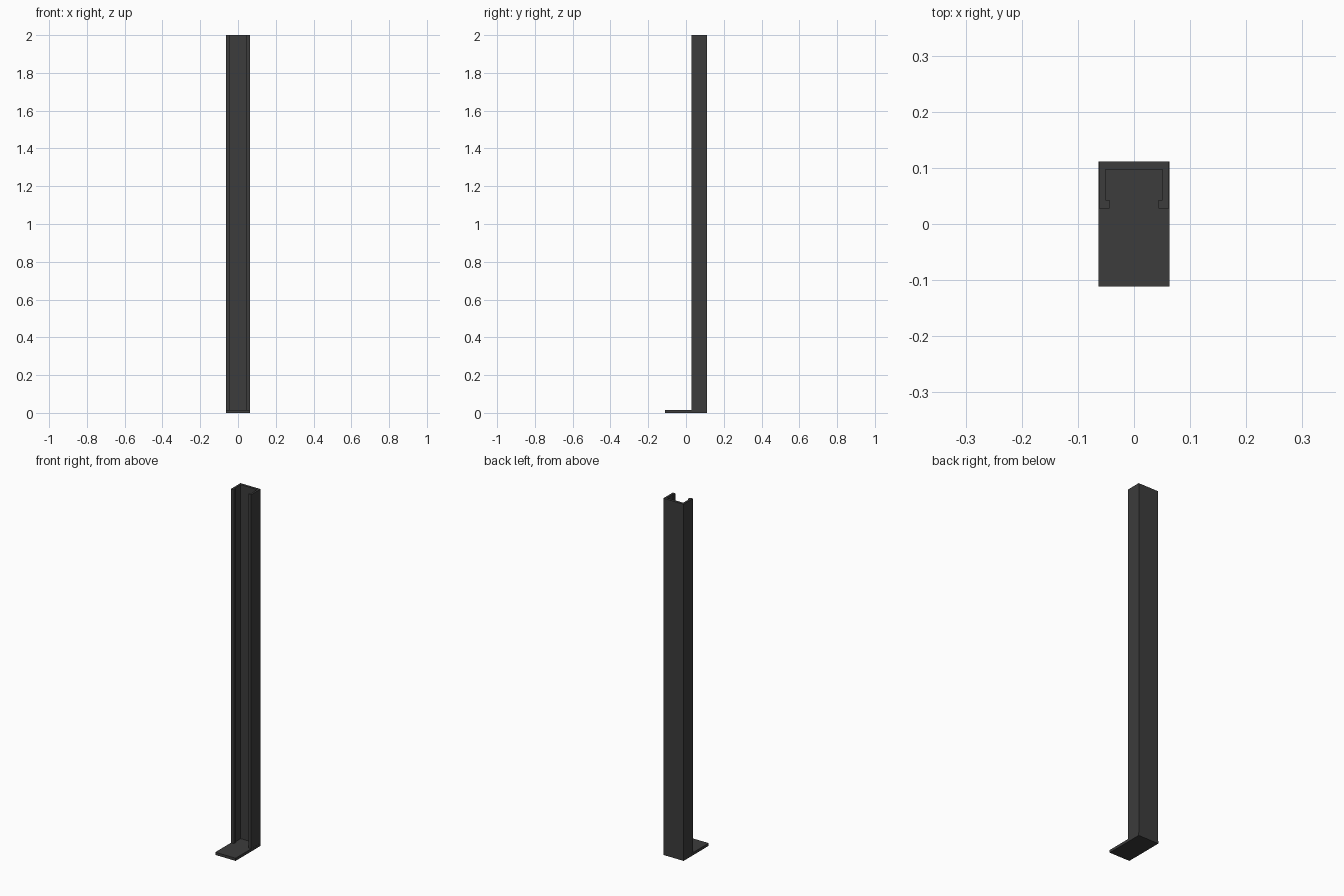
import bpy, bmesh

if "Cube" in bpy.data.objects:
    bpy.data.objects.remove(bpy.data.objects["Cube"])

dark = bpy.data.materials.new("dark_metal")
dark.diffuse_color = (0.045, 0.045, 0.045, 1)
dark.use_nodes = True
dark.node_tree.nodes["Principled BSDF"].inputs["Base Color"].default_value = dark.diffuse_color


def extrude_outline(name, outline, z0, z1):
    """Extrude a closed xy outline (counter-clockwise) from z0 to z1."""
    bm = bmesh.new()
    base = bm.faces.new([bm.verts.new((x, y, z0)) for x, y in outline])
    ext = bmesh.ops.extrude_face_region(bm, geom=[base], use_keep_orig=True)
    top = [v for v in ext["geom"] if isinstance(v, bmesh.types.BMVert)]
    bmesh.ops.translate(bm, verts=top, vec=(0, 0, z1 - z0))
    bmesh.ops.recalc_face_normals(bm, faces=bm.faces)
    mesh = bpy.data.meshes.new(name)
    bm.to_mesh(mesh)
    bm.free()
    mesh.materials.append(dark)
    obj = bpy.data.objects.new(name, mesh)
    bpy.context.collection.objects.link(obj)
    return obj


PLATE_T = 0.015

# Flat foot plate
w, d = 0.063, 0.111
extrude_outline("base_plate", [(-w, -d), (w, -d), (w, d), (-w, d)], 0, PLATE_T)

# Upright lipped C-channel, open to the front: right half, mirrored
half = [(0.044, 0.028), (0.0625, 0.028), (0.0625, 0.111)]
inner = [(0.051, 0.097), (0.051, 0.043), (0.044, 0.043)]
mirror = lambda pts: [(-x, y) for x, y in reversed(pts)]
extrude_outline("channel_post", half + mirror(half) + mirror(inner) + inner,
                PLATE_T, 2.0)
